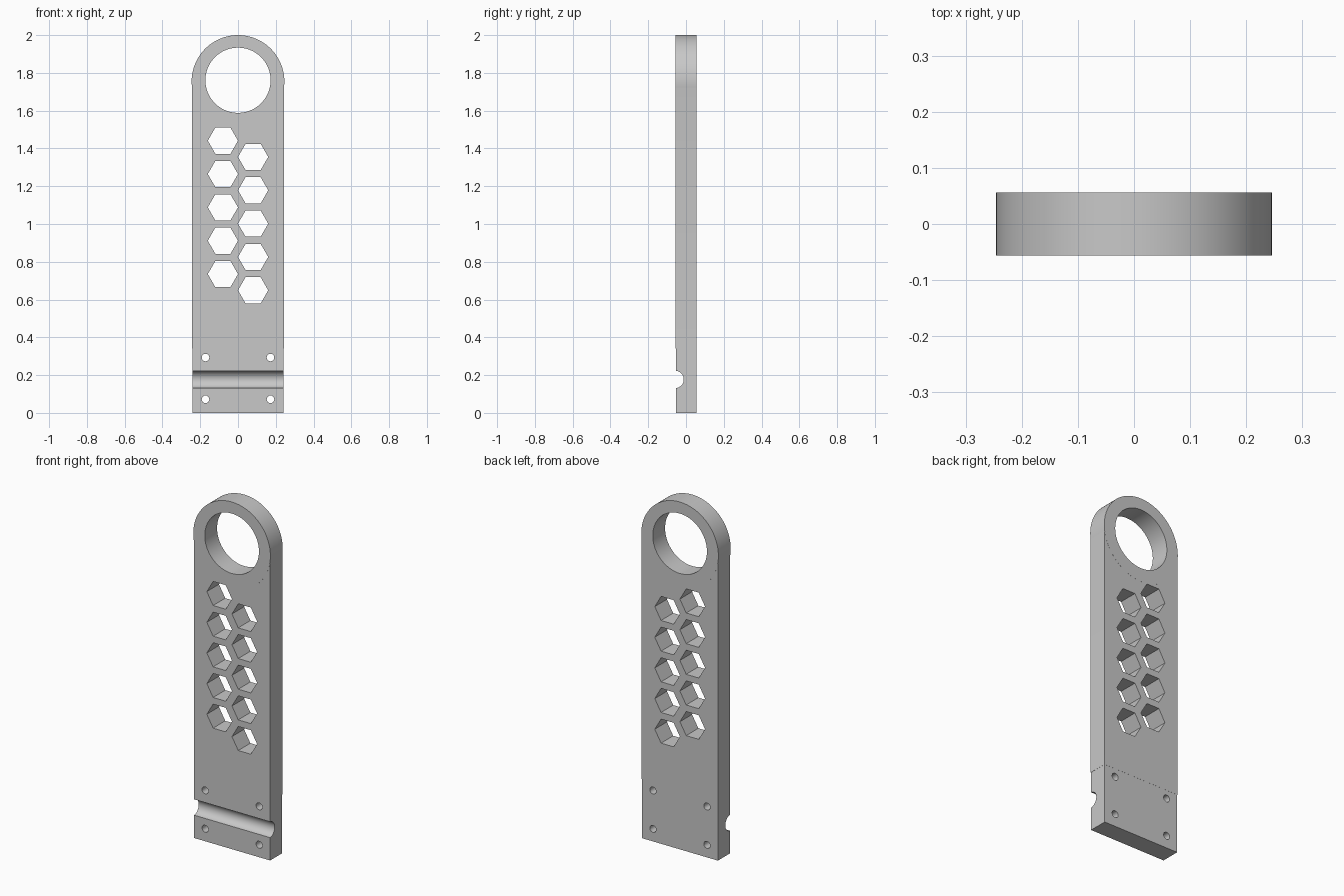
import bpy
import bmesh
import math
from mathutils import Matrix

default = bpy.data.objects.get("Cube")
if default:
    bpy.data.objects.remove(default, do_unlink=True)

# Single flat colour
grey = bpy.data.materials.new("neutral grey")
grey.use_nodes = True
colour = (0.58, 0.58, 0.58, 1.0)
grey.diffuse_color = colour
grey.node_tree.nodes["Principled BSDF"].inputs["Base Color"].default_value = colour


def make_object(name, bm):
    bmesh.ops.recalc_face_normals(bm, faces=bm.faces)
    mesh = bpy.data.meshes.new(name)
    bm.to_mesh(mesh)
    bm.free()
    mesh.materials.append(grey)
    obj = bpy.data.objects.new(name, mesh)
    bpy.context.collection.objects.link(obj)
    return obj


def box(name, half_width, front, back, bottom, top):
    bm = bmesh.new()
    size = (2 * half_width, back - front, top - bottom)
    centre = (0, (front + back) / 2, (bottom + top) / 2)
    bmesh.ops.create_cube(bm, size=1, matrix=Matrix.Translation(centre) @ Matrix.Diagonal((*size, 1)))
    return make_object(name, bm)


def prism(name, centre, radius, length, sides, axis="X"):
    """Round or hexagonal bar; axis X turns it front to back, Y turns it side to side."""
    bm = bmesh.new()
    turn = Matrix.Rotation(math.pi / 2, 4, axis)
    start = Matrix.Rotation(math.pi / 2, 4, "Z") if sides == 6 else Matrix()
    bmesh.ops.create_cone(bm, cap_ends=True, segments=sides, radius1=radius, radius2=radius,
                          depth=length, matrix=Matrix.Translation(centre) @ turn @ start)
    # Put hexagon corners on the left and right
    if sides == 6:
        widest = max(abs(v.co.x - centre[0]) for v in bm.verts)
        if widest < radius * 0.95:
            bmesh.ops.rotate(bm, verts=bm.verts, cent=centre,
                             matrix=Matrix.Rotation(math.pi / 6, 3, "Y"))
    return make_object(name, bm)


def combine(body, tool, operation):
    mod = body.modifiers.new(operation.lower(), "BOOLEAN")
    mod.operation = operation
    mod.solver = "EXACT"
    mod.object = tool
    bpy.context.view_layer.objects.active = body
    bpy.ops.object.modifier_apply(modifier=mod.name)
    bpy.data.objects.remove(tool, do_unlink=True)


# Body: long arm, round end and slightly slimmer mounting foot
body = box("holder_plate", 0.243, -0.055, 0.0555, 0.34, 1.757)
combine(body, prism("round_end", (0, 0, 1.7545), 0.2455, 0.112, 96), "UNION")
combine(body, box("mounting_foot", 0.242, -0.053, 0.055, 0, 0.35), "UNION")

# Large ring opening
combine(body, prism("ring_cutter", (0, 0, 1.761), 0.1725, 0.4, 96), "DIFFERENCE")

# Two staggered columns of hexagonal openings
for x, top in ((-0.08, 1.441), (0.08, 1.355)):
    for row in range(5):
        cutter = prism("hexagon_cutter", (x, 0, top - 0.1765 * row), 0.08, 0.4, 6)
        combine(body, cutter, "DIFFERENCE")

# Screw holes
for x in (-0.172, 0.172):
    for z in (0.072, 0.293):
        combine(body, prism("screw_cutter", (x, 0, z), 0.02, 0.4, 32), "DIFFERENCE")

# Rounded groove across the front of the foot
combine(body, prism("groove_cutter", (0, -0.058, 0.177), 0.046, 0.8, 48, "Y"), "DIFFERENCE")

# Smooth curves with sharp rims
bpy.ops.object.select_all(action="DESELECT")
body.select_set(True)
bpy.context.view_layer.objects.active = body
bpy.ops.object.shade_smooth_by_angle(angle=math.radians(30))
